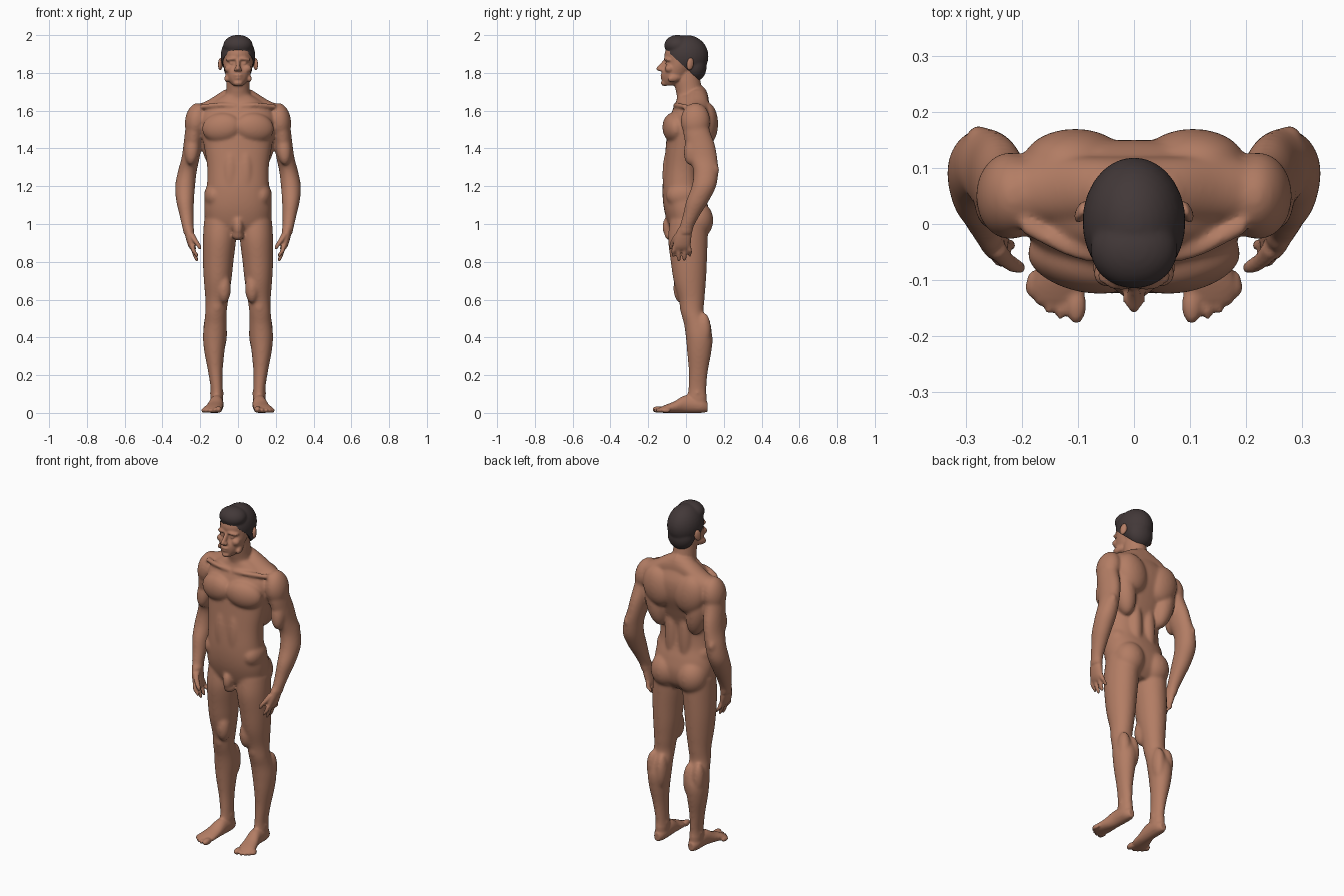
import bpy, bmesh, math
from mathutils import Matrix, Vector, Euler


def material(name, rgb):
    m = bpy.data.materials.new(name)
    m.diffuse_color = (*rgb, 1)
    return m


skin = material("brown_skin", (0.45, 0.205, 0.128))
dark = material("dark_hair", (0.055, 0.040, 0.040))


def catmull(a, b, c, d, t):
    return [0.5 * (2 * q + (r - p) * t + (2 * p - 5 * q + 4 * r - s) * t * t
                   + (3 * q - p - 3 * r + s) * t ** 3) for p, q, r, s in zip(a, b, c, d)]


def tube(bm, rings, axis=2, power=2.0, n=28, steps=5):
    """Closed loft: rings are (x, y, z, radius1, radius2) across the given axis."""
    path = []
    for i in range(len(rings) - 1):
        ctrl = [rings[max(0, min(len(rings) - 1, i + k))] for k in (-1, 0, 1, 2)]
        path += [catmull(*ctrl, s / steps) for s in range(steps)]
    path.append(rings[-1])
    u, v = [k for k in range(3) if k != axis]
    loops = []
    for r in path:
        loop = []
        for k in range(n):
            c, s = math.cos(2 * math.pi * k / n), math.sin(2 * math.pi * k / n)
            p = list(r[:3])
            p[u] += r[3] * math.copysign(abs(c) ** (2 / power), c)
            p[v] += r[4] * math.copysign(abs(s) ** (2 / power), s)
            loop.append(bm.verts.new(p))
        loops.append(loop)
    for a, b in zip(loops, loops[1:]):
        for k in range(n):
            bm.faces.new((a[k], a[(k + 1) % n], b[(k + 1) % n], b[k]))
    bm.faces.new(loops[0][::-1])
    bm.faces.new(loops[-1])


def blob(bm, centre, radii, rot=(0, 0, 0)):
    m = (Matrix.Translation(centre) @ Euler([math.radians(a) for a in rot]).to_matrix().to_4x4()
         @ Matrix.Diagonal((*radii, 1)))
    bmesh.ops.create_uvsphere(bm, u_segments=28, v_segments=18, radius=1, matrix=m)


def fused(name, bm, voxel):
    """Turn the overlapping parts into one continuous skin."""
    bmesh.ops.recalc_face_normals(bm, faces=bm.faces)
    me = bpy.data.meshes.new(name)
    bm.to_mesh(me)
    bm.free()
    ob = bpy.data.objects.new(name, me)
    bpy.context.collection.objects.link(ob)
    bpy.context.view_layer.objects.active = ob
    ob.select_set(True)
    mod = ob.modifiers.new("fuse", 'REMESH')
    mod.mode, mod.voxel_size = 'VOXEL', voxel
    bpy.ops.object.modifier_apply(modifier="fuse")
    return ob


def soften(ob, count, group=""):
    mod = ob.modifiers.new("soften", 'SMOOTH')
    mod.factor, mod.iterations, mod.vertex_group = 0.5, count, group
    bpy.ops.object.modifier_apply(modifier=mod.name)


def finish(ob, mat):
    ob.data.materials.clear()
    ob.data.materials.append(mat)
    ob.data.shade_smooth()
    ob.select_set(False)


# --- paired parts, built on the +x side ---
bm = bmesh.new()

# leg
tube(bm, [(.095, .015, 1.02, .085, .10), (.098, .01, .92, .088, .105), (.105, .015, .80, .081, .096),
          (.108, .02, .70, .073, .086), (.112, .03, .60, .061, .068), (.117, .034, .53, .057, .061),
          (.12, .055, .47, .060, .066), (.124, .07, .40, .062, .071), (.125, .07, .32, .053, .064),
          (.12, .065, .22, .039, .051), (.113, .06, .13, .032, .048), (.112, .06, .08, .034, .05),
          (.112, .065, .02, .032, .046)])
blob(bm, (.113, .0, .565), (.036, .035, .05))             # kneecap
blob(bm, (.075, -.025, .66), (.038, .042, .08))           # inner thigh muscle
blob(bm, (.092, .095, .42), (.034, .042, .10))            # calf, inner head
blob(bm, (.150, .095, .44), (.034, .038, .09))            # calf, outer head
blob(bm, (.112, .06, .105), (.040, .018, .018))           # ankle bones
blob(bm, (.085, .058, 1.02), (.088, .087, .10))           # buttock

# foot and toes
tube(bm, [(.112, .115, .03, .018, .024), (.112, .08, .04, .034, .04), (.114, .0, .047, .037, .047),
          (.124, -.06, .031, .044, .031), (.134, -.11, .021, .050, .021), (.136, -.14, .015, .040, .013)],
     axis=1)
blob(bm, (.103, -.144, .018), (.018, .034, .018))
for x, y in ((.129, -.147), (.149, -.137), (.167, -.122), (.182, -.106)):
    blob(bm, (x, y, .013), (.0105, .024, .013), (0, 0, 8))

# arm
tube(bm, [(.222, .05, 1.60, .04, .05), (.231, .055, 1.50, .048, .07), (.24, .075, 1.42, .049, .078),
          (.251, .09, 1.35, .048, .076), (.268, .105, 1.28, .050, .066), (.28, .095, 1.20, .053, .065),
          (.28, .06, 1.12, .047, .060), (.273, .03, 1.05, .038, .046), (.266, .005, .99, .031, .038),
          (.26, -.005, .95, .027, .037)])
blob(bm, (.221, .05, 1.545), (.060, .078, .097), (0, -8, 0))   # shoulder cap
blob(bm, (.243, .035, 1.40), (.040, .045, .09), (-10, -5, 0))  # biceps
blob(bm, (.278, .15, 1.285), (.022, .026, .035))               # elbow

# hand, fingers and thumb
tube(bm, [(.260, -.006, .98, .027, .036), (.254, -.015, .93, .024, .044), (.244, -.022, .885, .020, .046),
          (.236, -.024, .862, .013, .042)])
for y, tip, dy in ((-.060, .825, -.006), (-.035, .803, -.003), (-.010, .805, .002), (.014, .828, .006)):
    tube(bm, [(.242, y, .885, .0125, .0125), (.234, y + dy, .855, .012, .012),
              (.222, y + dy, tip + .015, .0105, .0105), (.216, y + dy, tip, .006, .006)], n=14)
tube(bm, [(.248, -.04, .95, .018, .018), (.228, -.064, .915, .015, .015),
          (.208, -.076, .885, .0125, .0125), (.200, -.078, .865, .007, .007)], n=14)

# trunk muscles
blob(bm, (.088, -.068, 1.51), (.105, .054, .078), (0, 8, 12))  # chest
blob(bm, (.135, .075, 1.43), (.062, .07, .15), (0, 10, 0))     # side of back
blob(bm, (.105, .110, 1.53), (.092, .060, .115), (0, 15, 0))   # shoulder blade
blob(bm, (.045, .055, 1.24), (.042, .046, .20))                # lower back
blob(bm, (.040, -.085, 1.26), (.045, .040, .15))               # abdomen
blob(bm, (.125, -.02, 1.15), (.055, .085, .07))                # flank
tube(bm, [(0, .06, 1.655, .06, .085), (.08, .06, 1.645, .06, .060), (.16, .06, 1.605, .06, .050),
          (.23, .055, 1.58, .05, .045)], axis=0)               # neck-to-shoulder slope
tube(bm, [(.01, -.055, 1.625, .014, .012), (.10, -.05, 1.63, .015, .013), (.2, .0, 1.62, .018, .014)],
     axis=0, n=14)                                             # collarbone

# paired face parts
blob(bm, (.034, -.099, 1.873), (.034, .017, .010), (0, 8, 18))    # brow
blob(bm, (.033, -.097, 1.851), (.014, .012, .009))                # eye
blob(bm, (.046, -.088, 1.822), (.026, .024, .022))                # cheek
blob(bm, (.012, -.132, 1.817), (.009, .013, .009))                # nostril
blob(bm, (.050, -.055, 1.775), (.018, .045, .022), (15, 0, 20))   # jaw
blob(bm, (.093, .022, 1.847), (.011, .021, .035), (-10, 0, 25))   # ear

# mirror the paired parts to -x
dup = bmesh.ops.duplicate(bm, geom=bm.verts[:] + bm.edges[:] + bm.faces[:])["geom"]
for v in dup:
    if isinstance(v, bmesh.types.BMVert):
        v.co.x = -v.co.x

# --- central parts ---
# trunk: height, half width, front y, back y
trunk = [(.93, .09, -.05, .08), (.98, .160, -.085, .115), (1.05, .178, -.11, .125), (1.12, .177, -.122, .11),
         (1.20, .165, -.124, .085), (1.30, .163, -.116, .08), (1.40, .178, -.108, .11),
         (1.50, .195, -.098, .145), (1.58, .195, -.08, .148), (1.64, .14, -.055, .125), (1.68, .08, -.045, .10)]
tube(bm, [(0, (f + b) / 2, z, w, (b - f) / 2) for z, w, f, b in trunk], power=2.3, n=40)
blob(bm, (0, -.092, .985), (.028, .034, .055))    # groin
blob(bm, (0, -.080, .940), (.032, .034, .028))

# neck, skull and face
tube(bm, [(0, .035, 1.62, .08, .075), (0, .018, 1.70, .064, .071), (0, .006, 1.76, .060, .070),
          (0, .005, 1.82, .055, .065)])
blob(bm, (0, 0, 1.885), (.081, .105, .104))
tube(bm, [(0, -.085, 1.733, .028, .030), (0, -.069, 1.76, .051, .058), (0, -.05, 1.80, .067, .077),
          (0, -.03, 1.85, .079, .076), (0, -.015, 1.90, .081, .099), (0, -.005, 1.95, .074, .088),
          (0, 0, 1.98, .05, .06)])
tube(bm, [(0, -.100, 1.875, .010, .013), (0, -.118, 1.847, .011, .020), (0, -.133, 1.822, .013, .027),
          (0, -.128, 1.810, .010, .018)], n=16)   # nose
blob(bm, (0, -.122, 1.788), (.026, .014, .0065))  # upper lip
blob(bm, (0, -.120, 1.772), (.022, .014, .0065))  # lower lip
blob(bm, (0, -.113, 1.746), (.026, .020, .016))   # chin

body = fused("body", bm, .006)

# blend the large muscles more than the face, hands and feet
soft = body.vertex_groups.new(name="soft")
soft.add([v.index for v in body.data.vertices
          if .09 < v.co.z < 1.70 and not (v.co.z < .97 and abs(v.co.x) > .19)], 1, 'REPLACE')
soften(body, 22, "soft")
soften(body, 2)
finish(body, skin)

# --- hair cap, cut along a slanted hairline ---
bm = bmesh.new()
blob(bm, (0, .004, 1.888), (.092, .115, .112))
blob(bm, (0, -.045, 1.946), (.078, .070, .055))
blob(bm, (0, .046, 1.832), (.077, .063, .078))
hair = fused("hair", bm, .006)
soften(hair, 6)
bm = bmesh.new()
bm.from_mesh(hair.data)
cut = bmesh.ops.bisect_plane(bm, geom=bm.verts[:] + bm.edges[:] + bm.faces[:],
                             plane_co=Vector((0, -.11, 1.925)), plane_no=Vector((0, .155, .17)),
                             clear_inner=True)["geom_cut"]
bmesh.ops.triangle_fill(bm, edges=[e for e in cut if isinstance(e, bmesh.types.BMEdge)], use_beauty=True)
bmesh.ops.recalc_face_normals(bm, faces=bm.faces)
bm.to_mesh(hair.data)
bm.free()
finish(hair, dark)
hair.select_set(True)
bpy.ops.object.shade_smooth_by_angle(angle=math.radians(40))
